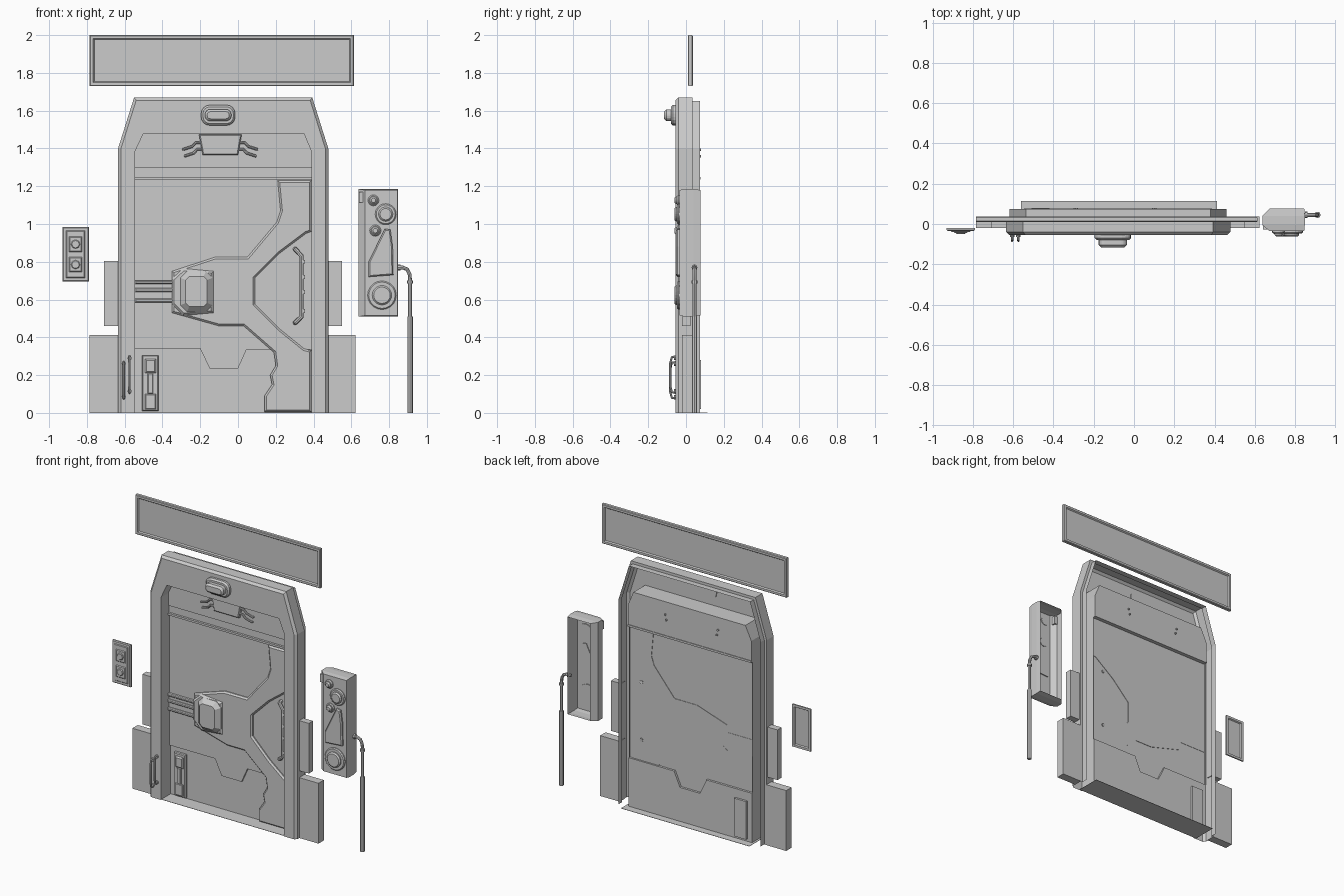
import bpy, bmesh, math
from mathutils import Vector

cube = bpy.data.objects.get("Cube")
if cube:
    bpy.data.objects.remove(cube, do_unlink=True)

grey = bpy.data.materials.new("plain grey")
grey.use_nodes = True
GREY = (0.6, 0.6, 0.6, 1)
grey.diffuse_color = GREY
grey.node_tree.nodes["Principled BSDF"].inputs["Base Color"].default_value = GREY


# ---- helpers: outlines are (x, z) points, depth runs along y ----
def inset(pts, d):
    p = [Vector(q) for q in pts]
    n = len(p)
    area = sum(p[i].x * p[(i + 1) % n].y - p[(i + 1) % n].x * p[i].y for i in range(n))
    s = 1 if area > 0 else -1
    out = []
    for i in range(n):
        a = (p[i] - p[i - 1]).normalized()
        b = (p[(i + 1) % n] - p[i]).normalized()
        na, nb = Vector((-a.y, a.x)) * s, Vector((-b.y, b.x)) * s
        out.append(tuple(p[i] + (na + nb) * d / max(0.3, 1 + na.dot(nb))))
    return out


def loft(name, rings, closed=True, cap_first=True, cap_last=True):
    bm = bmesh.new()
    rows = [[bm.verts.new((x, y, z)) for x, z in pts] for pts, y in rings]
    n = len(rows[0])
    for a, b in zip(rows, rows[1:]):
        for i in range(n if closed else n - 1):
            j = (i + 1) % n
            bm.faces.new((a[i], a[j], b[j], b[i]))
    if cap_first:
        bm.faces.new(rows[0])
    if cap_last:
        bm.faces.new(rows[-1])
    bmesh.ops.recalc_face_normals(bm, faces=bm.faces)
    me = bpy.data.meshes.new(name)
    bm.to_mesh(me)
    bm.free()
    me.materials.append(grey)
    ob = bpy.data.objects.new(name, me)
    bpy.context.collection.objects.link(ob)
    return ob


def plate(name, pts, front, back, bevel=0.0):
    rings = [(pts, back), (pts, front + bevel)]
    if bevel:
        rings.append((inset(pts, bevel), front))
    return loft(name, rings)


def rect(x0, x1, z0, z1):
    return [(x0, z0), (x1, z0), (x1, z1), (x0, z1)]


def rounded(x0, x1, z0, z1, r, steps=4):
    pts = []
    for k, (x, z) in enumerate(((x1 - r, z1 - r), (x0 + r, z1 - r), (x0 + r, z0 + r), (x1 - r, z0 + r))):
        for i in range(steps + 1):
            a = (k + i / steps) * math.pi / 2
            pts.append((x + r * math.cos(a), z + r * math.sin(a)))
    return pts


def circle(x, z, r, n=20):
    return [(x + r * math.cos(math.tau * i / n), z + r * math.sin(math.tau * i / n)) for i in range(n)]


def tube(name, pts, r):
    cu = bpy.data.curves.new(name, "CURVE")
    cu.dimensions = "3D"
    cu.bevel_depth, cu.bevel_resolution, cu.use_fill_caps = r, 2, True
    sp = cu.splines.new("POLY")
    sp.points.add(len(pts) - 1)
    for q, p in zip(sp.points, pts):
        q.co = (*p, 1)
    cu.materials.append(grey)
    ob = bpy.data.objects.new(name, cu)
    bpy.context.collection.objects.link(ob)
    bpy.ops.object.select_all(action="DESELECT")
    ob.select_set(True)
    bpy.context.view_layer.objects.active = ob
    bpy.ops.object.convert(target="MESH")
    bpy.ops.object.shade_smooth_by_angle()


# ---- door frame: hollow folded shell, open at the back ----
outer = [(-.635, 0), (-.635, 1.4), (-.55, 1.67), (.393, 1.67), (.478, 1.4), (.478, 0)]
inner = [(-.545, 0), (-.545, 1.385), (-.5, 1.48), (.348, 1.48), (.388, 1.385), (.388, 0)]


def shrink(d):
    return [(x, 0 if i in (0, 5) else z) for i, (x, z) in enumerate(inset(outer, d))]


loft("door_frame", [(inner, .06), (inner, -.055), (shrink(.015), -.055), (outer, -.04),
                    (outer, .035), (shrink(.018), .035), (shrink(.018), .075)],
     closed=False, cap_first=False, cap_last=False)
plate("sill", rect(-.56, .412, 0, .002), -.05, .115)

# ---- header panel above the door ----
plate("header_panel", [(-.545, 1.3), *reversed(inner[1:5]), (.388, 1.3)][:1] + [(.388, 1.3)] + inner[4:0:-1],
      .025, .072)
plate("header_strip", rect(-.545, .388, 1.25, 1.3), .035, .072)
plate("header_lip", rect(-.545, .388, 1.236, 1.25), .02, .076)

# ---- door leaf: upper sheet, and a lower sheet set further back ----
seam = [(-.545, .34), (-.2, .34), (-.15, .235), (0, .235), (.045, .335), (.388, .335)]
plate("upper_leaf", seam + [(.388, 1.24), (-.545, 1.24)], .037, .05)
plate("lower_leaf", seam + [(.388, .003), (-.545, .003)], .05, .065)
plate("door_arms", [(.388, 1.23), (.21, 1.23), (.225, 1.07), (.205, 1.01), (.05, .825), (-.12, .825),
                    (-.35, .75), (-.35, .68), (-.32, .66), (-.32, .6), (-.35, .575), (-.35, .53),
                    (-.1, .46), (.03, .46), (.19, .32), (.2, .25),
                    (.17, .2), (.18, .15), (.14, .09), (.14, .005), (.388, .005), (.388, .33),
                    (.35, .34), (.22, .445), (.09, .575), (.09, .715), (.22, .845), (.36, .95),
                    (.388, .96)], .02, .053, .01)

# ---- lock hub and sliding bolt rails ----
plate("lock_hub", [(-.35, .575), (-.29, .515), (-.13, .53), (-.13, .75), (-.29, .765), (-.35, .71)],
      .008, .04, .012)
plate("lock_knob", rounded(-.305, -.135, .535, .75, .035, 1), -.02, .02, .028)
plate("bolt_track", rect(-.545, -.32, .585, .7), .031, .052)
for z0, z1 in ((.585, .605), (.64, .66), (.682, .7)):
    plate("bolt_rail", rect(-.545, -.32, z0, z1), .017, .037, .005)

# ---- door pull handle in the side recess ----
tube("door_pull", [(.3, .055, .475), (.305, .012, .48), (.337, .005, .51), (.337, .005, .83),
                   (.305, .012, .865), (.3, .055, .87)], .012)
for z in (.54, .64, .72, .8):
    plate("pull_clamp", rect(.338, .356, z - .01, z + .01), -.003, .04)

# ---- floor latch ----
plate("latch_base", rect(-.507, -.42, .01, .305), .03, .055, .005)
plate("latch_window", rect(-.492, -.435, .21, .285), .02, .032, .008)
plate("latch_stem", rect(-.478, -.449, .1, .21), .02, .032, .004)
plate("latch_foot", rect(-.492, -.435, .02, .1), .023, .032, .004)
plate("latch_back_box", rect(-.51, -.42, .02, .28), .06, .08)

# ---- lamp on the frame ----
plate("lamp_base", rounded(-.195, -.015, 1.522, 1.63, .045), -.08, -.05, .01)
plate("lamp_lens", rounded(-.175, -.035, 1.545, 1.607, .028), -.116, -.07, .012)

# ---- header junction box with cables running through the panel ----
plate("junction_box", [(-.187, 1.365), (.0, 1.365), (.02, 1.475), (-.207, 1.475)], .004, .035, .006)
for side in (-1, 1):
    for drop in (0, .035):
        path = [(.08, .015, 1.432), (.13, .013, 1.43), (.15, .013, 1.41), (.195, .015, 1.395), (.2, .08, 1.393)]
        tube("cable", [(-.094 + side * (x - drop * .25), y, z - drop) for x, y, z in path], .007)

# ---- small grab loops on the frame leg ----
for x, z0, z1 in ((-.605, .075, .27), (-.574, .105, .3)):
    tube("grab_loop", [(x, -.05, z0), (x, -.075, z0 + .005), (x, -.083, z0 + .035),
                       (x, -.083, z1 - .035), (x, -.075, z1 - .005), (x, -.05, z1)], .006)
    for z in (z0 + .01, z1 - .01):
        plate("loop_foot", circle(x, z, .011, 10), -.064, -.05)

# ---- side plates ----
for x0, x1, z0, z1, back in ((-.71, -.63, .46, .803, .025), (.475, .55, .46, .803, .025),
                             (-.785, -.63, 0, .413, .038), (.475, .623, 0, .413, .038)):
    plate("side_plate", rect(x0, x1, z0, z1), -.02, back)

# ---- overhead sign with a recessed face on both sides ----
edge = rect(-.785, .613, 1.73, 2)
loft("sign_board", [(inset(edge, .024), .028), (inset(edge, .018), .036), (inset(edge, .004), .036),
                    (edge, .032), (edge, .014), (inset(edge, .004), .01),
                    (inset(edge, .018), .01), (inset(edge, .024), .018)])

# ---- wall switch, hollow at the back ----
cover = rect(-.93, -.79, .695, .985)
loft("switch_plate", [(inset(cover, .02), -.028), (inset(cover, .015), -.02), (cover, -.02),
                      (cover, -.03), (inset(cover, .005), -.035)])
plate("switch_panel", rect(-.91, -.81, .715, .965), -.039, -.03, .004)
for z in (.893, .785):
    plate("switch_bezel", rect(-.895, -.825, z - .04, z + .04), -.044, -.035, .005)
    plate("switch_button", circle(-.86, z, .024, 8), -.05, -.04, .004)

# ---- control box: shell open at the back ----
body = rect(.637, .848, .51, 1.185)
small = [(.672, .515), (.845, .515), (.845, 1.18), (.672, 1.18)]
loft("control_box", [(small, .076), (body, .04), (body, -.005), (small, -.035)], cap_first=False)
plate("box_notch", rect(.64, .662, 1.115, 1.17), -.028, .0)
for x, z, r in ((.717, 1.125, .029), (.782, 1.052, .056), (.727, .965, .03), (.762, .623, .076)):
    plate("dial_base", circle(x, z, r), -.047, -.03, .006)
    plate("dial_cap", circle(x, z, r * .68), -.062, -.04, .008)
plate("box_lever", [(.692, .72), (.822, .73), (.819, .88), (.807, .97), (.777, .975), (.692, .8)],
      -.052, -.03, .007)

# ---- conduit from the box to the floor ----
Y = .045
tube("conduit_bend", [(.837, Y, .77), (.872, Y, .77), (.895, Y, .76), (.908, Y, .735), (.911, Y, .7), (.911, Y, .5)], .01)
tube("conduit_pipe", [(.911, Y, 0), (.911, Y, .51)], .0145)
for a, b in (((.848, Y, .77), (.861, Y, .77)), ((.911, Y, .685), (.911, Y, .7))):
    tube("conduit_collar", [a, b], .016)
